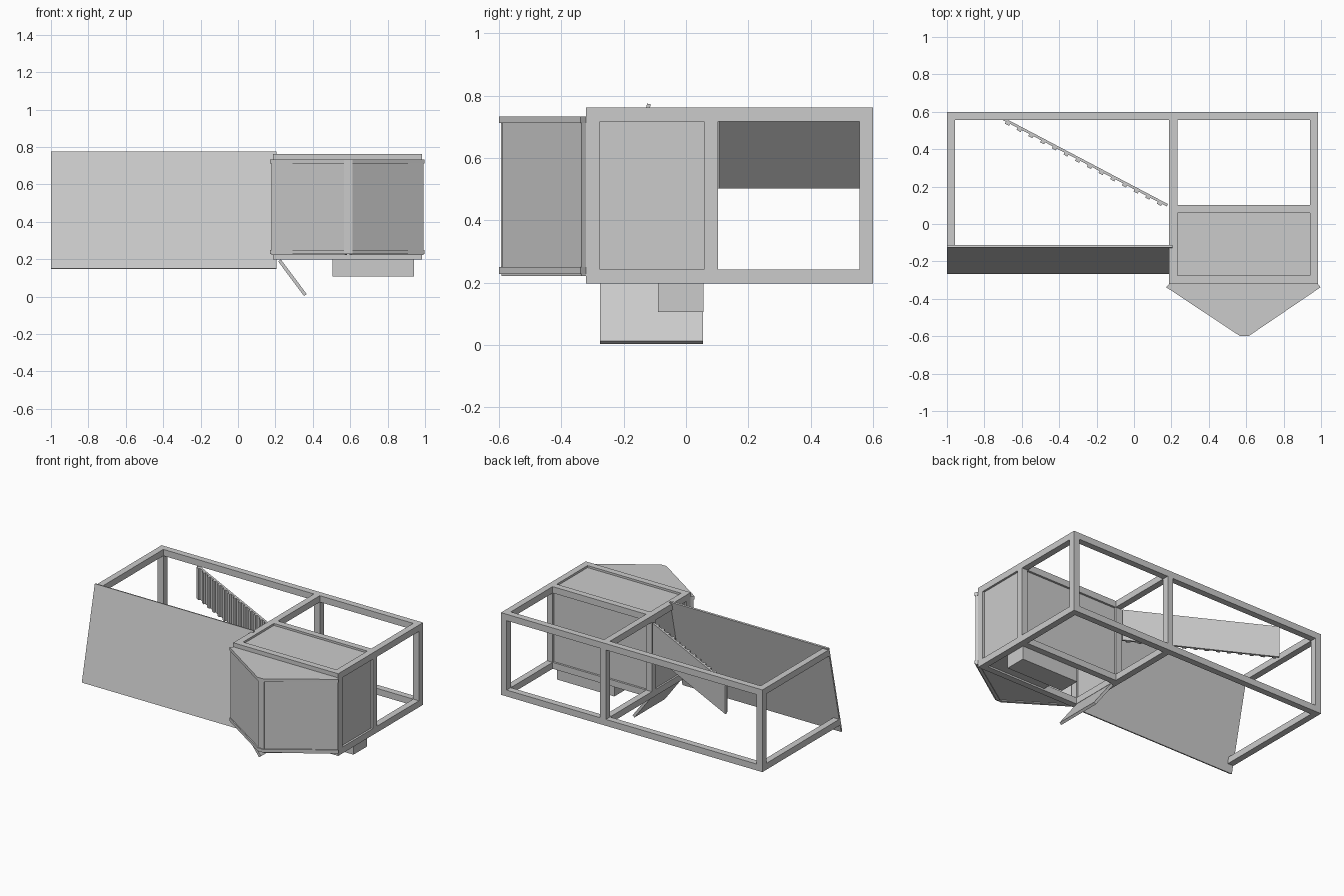
import bpy
from mathutils import Vector

if "Cube" in bpy.data.objects:
    bpy.data.objects.remove(bpy.data.objects["Cube"])


def prism(name, pts, axis, a, b):
    """Extrude a 2D profile along an axis; the profile uses the two other axes in order."""
    def place(p, h):
        c = list(p)
        c.insert('xyz'.index(axis), h)
        return c
    n = len(pts)
    verts = [place(p, a) for p in pts] + [place(p, b) for p in pts]
    faces = [list(range(n))[::-1], list(range(n, 2 * n))]
    faces += [[i, (i + 1) % n, (i + 1) % n + n, i + n] for i in range(n)]
    mesh = bpy.data.meshes.new(name)
    mesh.from_pydata(verts, [], faces)
    import bmesh
    bm = bmesh.new()
    bm.from_mesh(mesh)
    bmesh.ops.recalc_face_normals(bm, faces=bm.faces)
    bm.to_mesh(mesh)
    bm.free()
    ob = bpy.data.objects.new(name, mesh)
    bpy.context.collection.objects.link(ob)
    return ob


def box(name, x0, x1, y0, y1, z0, z1):
    return prism(name, [(x0, y0), (x1, y0), (x1, y1), (x0, y1)], 'z', z0, z1)


def plank(name, p, q, t, axis, a, b):
    """Straight board from p to q in plan with thickness t on the left side."""
    p, q = Vector(p), Vector(q)
    d = (q - p).normalized() * t
    side = Vector((-d.y, d.x))
    return prism(name, [p, q, q + side, p + side], axis, a, b)


T = 0.044                      # frame bar thickness
L, M, R = -1.0, 0.188, 0.941   # bar start in x
F, C, B = -0.32, 0.058, 0.556  # bar start in y
Z0, Z1 = 0.198, 0.762

# upright posts
for x, y in [(L, B), (M, B), (R, B), (M, C), (R, C), (M, F), (R, F)]:
    box("post", x, x + T, y, y + T, Z0 + T, Z1 - T)

# horizontal rails, bottom and top
for z, left_front in [(Z0, -0.24), (Z1 - T, -0.125)]:
    box("back_rail", L, R + T, B, B + T, z, z + T)
    box("left_rail", L, L + T, left_front, B, z, z + T)
    for x in (M, R):
        box("side_rail", x, x + T, F, B, z, z + T)
    for y in (F, C):
        box("cross_rail", M + T, R, y, y + T, z, z + T)

# house panels set inside the rails
box("right_panel", R + 0.012, R + 0.03, F + T, C, Z0 + T, Z1 - T)
box("left_panel", M + 0.012, M + 0.03, F + T, C, Z0 + T, Z1 - T)
box("back_panel", M + T, R, C + 0.012, C + 0.03, Z0 + T, Z1 - T)
box("top_panel", M + T, R, F + T, C, Z1 - 0.032, Z1 - 0.014)
box("floor_panel", 0.49, R, F + T, -0.09, Z0 + 0.012, Z0 + 0.03)

# open-topped box hanging under the floor
x0, x1, y0, y1, w = 0.505, 0.94, -0.09, 0.056, 0.02
box("tray_base", x0, x1, y0, y1, 0.107, 0.127)
for a, b in [(x0, x0 + w), (x1 - w, x1)]:
    box("tray_end", a, b, y0, y1, 0.127, Z0 + 0.01)
for a, b in [(y0, y0 + w), (y1 - w, y1)]:
    box("tray_side", x0 + w, x1 - w, a, b, 0.127, Z0 + 0.01)

# hinged ramp
plank("ramp", (0.353, 0.003), (0.215, 0.188), -0.018, 'y', F + T, C - 0.003)

# leaning front panel
plank("leaning_panel", (-0.266, 0.15), (-0.125, 0.775), -0.012, 'x', L, 0.205)

# diagonal board with ribs on its front face
p, q = Vector((-0.7, 0.555)), Vector((0.175, 0.094))
plank("diagonal_board", p, q, 0.014, 'z', 0.503, 0.718)
d = q - p
for i in range(14):
    a = p + d * (i + 0.25) / 14
    plank("board_rib", a, a + d * 0.025, -0.012, 'z', 0.503, 0.718)

# triangular bay in front
outer_l, tip_l, tip_r, outer_r = (0.178, -0.335), (0.572, -0.592), (0.607, -0.592), (0.992, -0.335)
plank("bay_left_wall", outer_l, tip_l, 0.02, 'z', 0.222, 0.73)
plank("bay_right_wall", tip_r, outer_r, 0.02, 'z', 0.222, 0.73)
for name, z in [("bay_floor", 0.228), ("bay_roof", 0.712)]:
    prism(name, [(0.19, F), (0.172, -0.338), (0.568, -0.6), (0.612, -0.6),
                 (0.998, -0.338), (0.982, F)], 'z', z, z + 0.022)
box("bay_tip_post", 0.568, 0.612, -0.594, -0.57, 0.235, 0.72)
